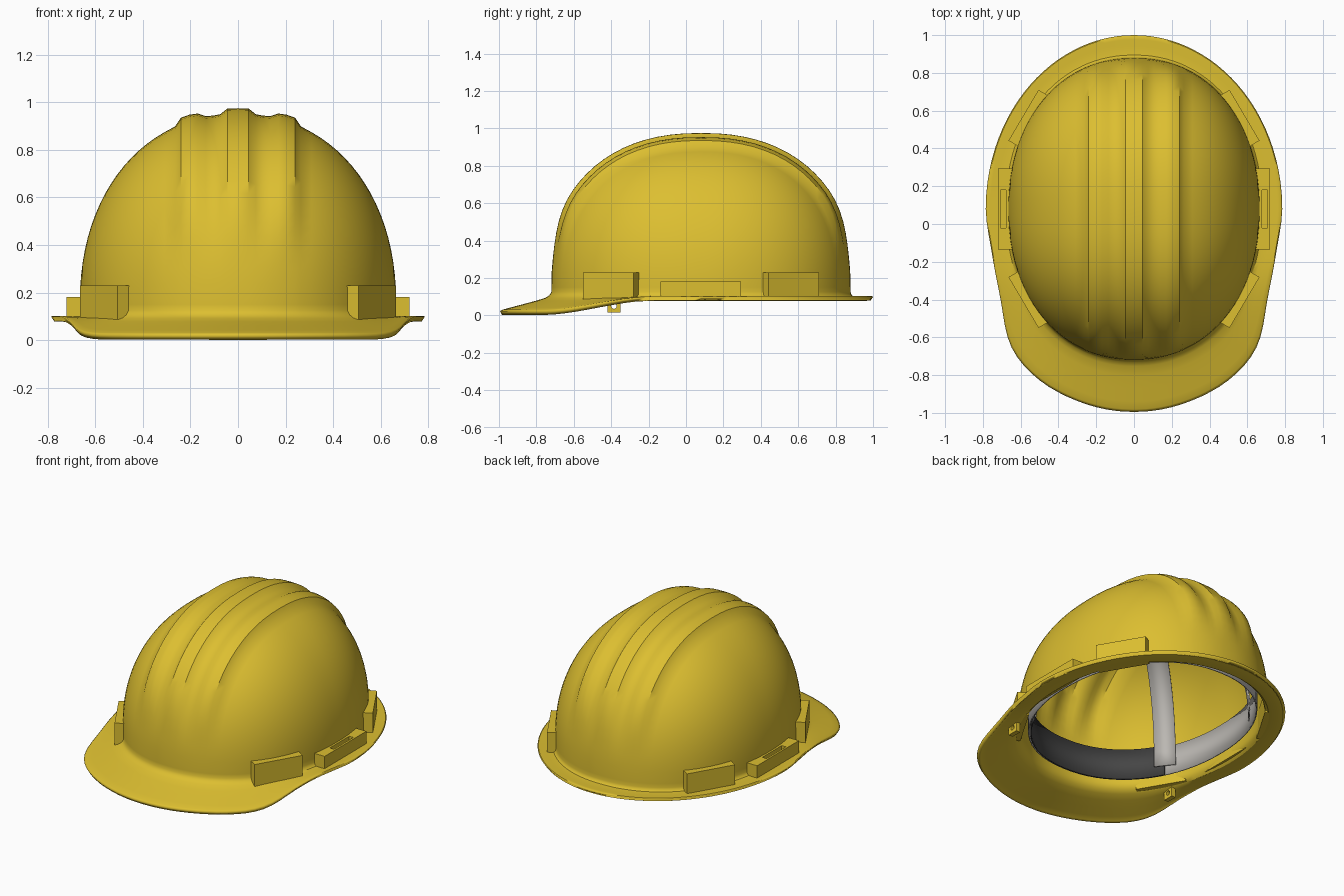
import bpy, bmesh, math
from mathutils import Vector, Matrix

if "Cube" in bpy.data.objects:
    bpy.data.objects.remove(bpy.data.objects["Cube"])


def material(name, rgb):
    m = bpy.data.materials.new(name)
    m.use_nodes = True
    m.diffuse_color = (*rgb, 1)
    m.node_tree.nodes["Principled BSDF"].inputs["Base Color"].default_value = (*rgb, 1)
    return m


YELLOW = material("safety yellow", (0.72, 0.52, 0.03))
GREY = material("light grey webbing", (0.5, 0.48, 0.45))
DARK = material("dark sweatband", (0.06, 0.06, 0.06))

A, B, H = 0.665, 0.80, 0.80        # dome half width, half length, height
CY, Z0, RIM = 0.08, 0.15, 0.10     # dome centre, start of curve, brim level
PX, PV = 2.15, 2.3                 # roundness across and along


def smoothstep(lo, hi, v):
    t = min(max((v - lo) / (hi - lo), 0), 1)
    return t * t * (3 - 2 * t)


def spow(v, p):
    return math.copysign(abs(v) ** p, v)


def grid(bm, rows, closed=False):
    """Quads through rows of points."""
    vs = [[bm.verts.new(p) for p in r] for r in rows]
    n = len(rows[0])
    for r0, r1 in zip(vs, vs[1:]):
        for i in range(n if closed else n - 1):
            k = (i + 1) % n
            bm.faces.new((r0[i], r0[k], r1[k], r1[i]))


def finish(bm, name, mat, thick=0, smooth=True, angle=35):
    bmesh.ops.remove_doubles(bm, verts=bm.verts, dist=0.0002)
    bmesh.ops.dissolve_degenerate(bm, edges=bm.edges, dist=0.0001)
    bmesh.ops.recalc_face_normals(bm, faces=bm.faces)
    if thick:
        top = max(bm.faces, key=lambda f: f.calc_center_median().z)
        if top.normal.z < -0.1:
            bmesh.ops.reverse_faces(bm, faces=bm.faces)
    me = bpy.data.meshes.new(name)
    bm.to_mesh(me)
    bm.free()
    me.materials.append(mat)
    ob = bpy.data.objects.new(name, me)
    bpy.context.collection.objects.link(ob)
    if thick:
        mod = ob.modifiers.new("thickness", "SOLIDIFY")
        mod.thickness, mod.offset = thick, -1
    if smooth:
        bpy.ops.object.select_all(action="DESELECT")
        ob.select_set(True)
        bpy.context.view_layer.objects.active = ob
        bpy.ops.object.shade_smooth_by_angle(angle=math.radians(angle))
    return ob


# --- shell: ridged dome, short wall and brim in one skin ---
RIDGE = [(0, .025), (.045, .025), (.075, .003), (.105, .001), (.135, .004),
         (.17, .023), (.205, .028), (.24, .028), (.264, .002)]
half = RIDGE + [(A * math.sin(math.radians(24 + 66 * i / 18)), 0) for i in range(1, 19)]
sections = [(-x, r) for x, r in reversed(half[1:])] + half


def dome_row(x, ridge, n=40):
    s = max(0, 1 - (abs(x) / A) ** PX) ** (1 / PX)
    row = []
    for j in range(n + 1):
        v = math.pi * j / n
        y = -s * B * spow(math.cos(v), 2 / PV)
        z = s * H * max(0, math.sin(v)) ** (2 / PV)
        d = Vector((0, y / B ** 2, z / H ** 2))
        if d.length:
            d.normalize()
        row.append(Vector((x, CY + y, Z0 + z)) + d * ridge * smoothstep(.3, .65, Z0 + z))
    return row


# Brim outline from the side (0 degrees) to the peak tip (90 degrees)
PEAK = [(.785, .08), (.755, -.14), (.71, -.38), (.65, -.65), (.49, -.835), (.25, -.955), (0, -.995)]


def brim_edge(p):
    """Outer brim point that belongs to a point of the dome base."""
    t = math.atan2((p.y - CY) / B, abs(p.x) / A)
    side = -1 if p.x < 0 else 1
    if t >= 0:
        x, y = .785 * math.cos(t), CY + .92 * math.sin(t)
    else:
        pts = [(.765, .32)] + PEAK + [(-.25, -.955)]
        u = min(-t / (math.pi / 2) * 6, 5.9999)
        i, f = int(u), u - int(u)
        a, b, c, d = (Vector(q) for q in pts[i:i + 4])
        q = b + .5 * f * (c - a + f * (2 * a - 5 * b + 4 * c - d + f * (3 * (b - c) + d - a)))
        x, y = q
    return Vector((side * max(x, 0), y, .103 - .076 * smoothstep(-.17, -.78, y) if y < -.17 else .103))


bm = bmesh.new()
rows = [dome_row(x, r) for x, r in sections]
grid(bm, rows)
base = [r[0] for r in rows] + [r[-1] for r in reversed(rows[1:-1])]
edges = [brim_edge(p) for p in base]
skirt = [base, [Vector((p.x, p.y, RIM + .025)) for p in base]]
for f, lift in ((.04, .01), (.12, .002), (.3, 0), (.55, 0), (.8, 0), (.95, 0), (1, -.004)):
    ring = []
    for p, e in zip(base, edges):
        q = Vector((p.x, p.y, RIM)).lerp(e, f)
        q.z += lift
        ring.append(q)
    skirt.append(ring)
grid(bm, skirt, closed=True)
finish(bm, "helmet_shell", YELLOW, thick=.024)


# --- accessory blocks on the brim ---
def block(name, centre, size, turn=0, slot=None):
    bm = bmesh.new()
    bmesh.ops.create_cube(bm, size=1, matrix=Matrix.Translation(centre)
                          @ Matrix.Rotation(turn, 4, "Z") @ Matrix.Diagonal((*size, 1)))
    if slot:
        # narrow pocket sunk into the top
        top = max(bm.faces, key=lambda f: f.calc_center_median().z)
        bmesh.ops.inset_individual(bm, faces=[top], thickness=.01)
        mid, sx, sy = slot
        for v in top.verts:
            v.co.x = mid + math.copysign(sx / 2, v.co.x - centre[0])
            v.co.y = centre[1] + math.copysign(sy / 2, v.co.y - centre[1])
        new = bmesh.ops.extrude_discrete_faces(bm, faces=[top])["faces"][0]
        bmesh.ops.translate(bm, verts=new.verts, vec=(0, 0, -.05))
    finish(bm, name, YELLOW, smooth=False)


def lug(name, x):
    """Small square eyelet under the brim."""
    bm = bmesh.new()
    loops = []
    for dx, r, square in ((-.015, .035, 1), (.015, .035, 1), (.015, .015, 0), (-.015, .015, 0), (-.015, .035, 1)):
        loop = []
        for i in range(16):
            c, s = math.cos(math.pi * i / 8), math.sin(math.pi * i / 8)
            k = r / max(abs(c), abs(s)) if square else r
            loop.append((x + dx, -.385 + k * c, .05 + k * s))
        loops.append(loop)
    grid(bm, loops, closed=True)
    finish(bm, name, YELLOW, smooth=False)


for side, s in (("left", 1), ("right", -1)):
    for end, e in (("front", -1), ("back", 1)):
        turn = s * e * math.radians(30.6)
        block(f"{end}_{side}_block", (s * .555, CY + e * .478, .155), (.07, .312, .15), turn)
    block(f"{side}_slot_block", (s * .68, CY, .137), (.08, .43, .09), slot=(s * .692, .03, .2))
    lug(f"{side}_strap_lug", s * .6)


# --- inner suspension ---
def band(name, mat, a, b, start, end, z0, z1, n):
    bm = bmesh.new()
    rows = []
    for z in (z0, z1):
        row = []
        for i in range(n + 1):
            t = math.radians(start + (end - start) * i / n)
            row.append((a * spow(math.cos(t), 2 / PX), CY + b * spow(math.sin(t), 2 / PX), z))
        rows.append(row)
    grid(bm, rows)
    finish(bm, name, mat, thick=.008)


band("headband", GREY, .605, .735, 0, 360, .12, .31, 72)
band("front_sweatband", DARK, .592, .722, 212, 328, .115, .315, 32)

# crossing crown straps
for name, s in (("crown_strap_a", 1), ("crown_strap_b", -1)):
    bm = bmesh.new()
    along = Vector((s * .5, .39, 0))
    across = Vector((-along.y, along.x, 0)).normalized() * .065
    rows = []
    for j in range(33):
        v = math.pi * j / 32
        mid = along * spow(math.cos(v), 2 / PV) + Vector((0, CY, Z0 + .02 + .72 * math.sin(v) ** (2 / PV)))
        rows.append([mid - across, mid + across])
    grid(bm, rows)
    finish(bm, name, GREY, thick=.008)
